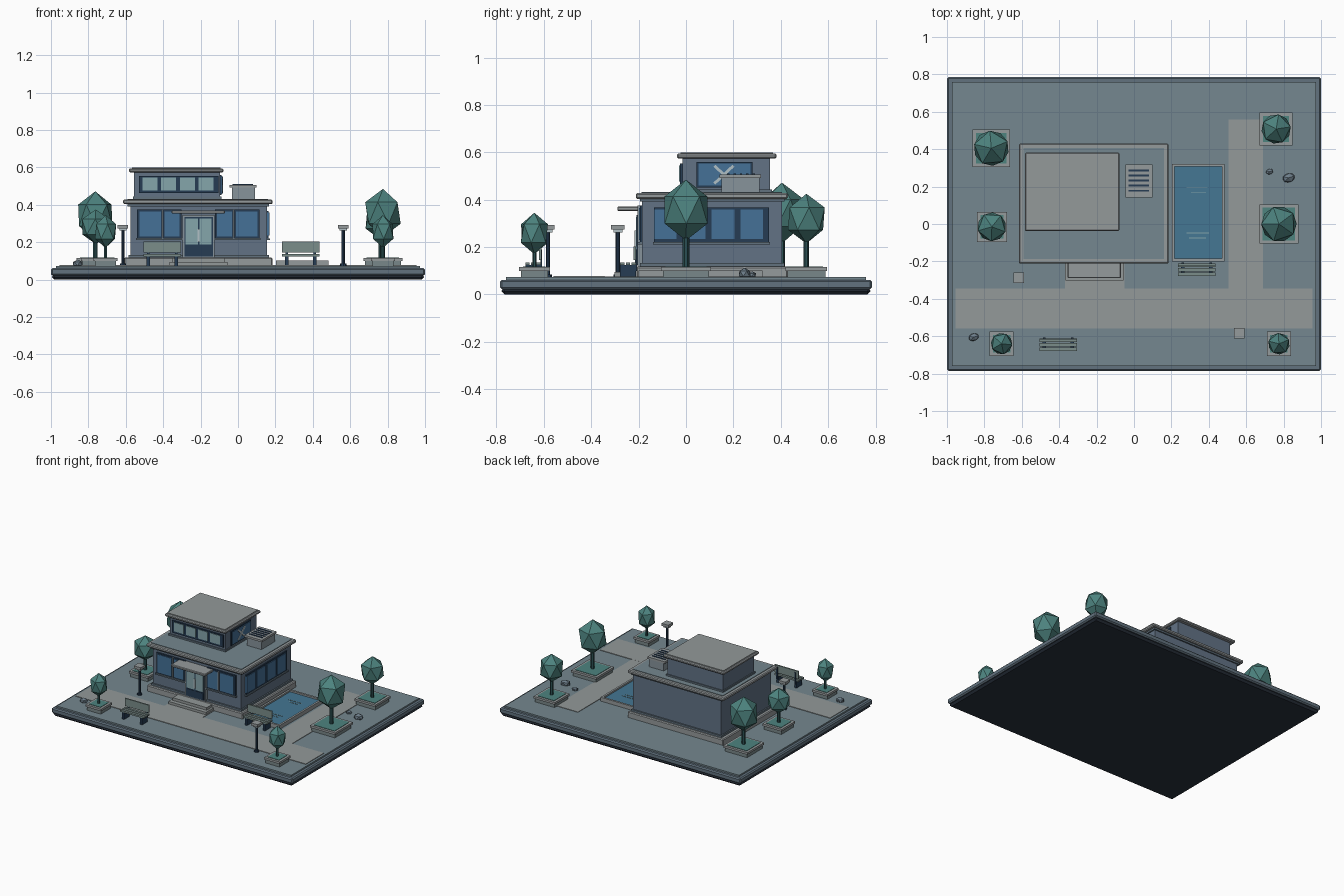
import bpy, math
from mathutils import Matrix

mats = {}
COLORS = {
    "dark": (45, 53, 64), "slate": (98, 114, 126), "lawn": (116, 134, 142),
    "paving": (146, 152, 152), "trim": (148, 153, 155), "wall": (98, 114, 132),
    "frame": (42, 62, 84), "glass": (70, 112, 150), "pale_glass": (132, 164, 170),
    "water": (70, 118, 146), "leaf": (78, 130, 126), "trunk": (48, 82, 84),
    "planter": (120, 134, 136), "bench": (122, 140, 137), "rock": (110, 126, 138),
    "metal": (134, 146, 154), "light": (176, 190, 196)}


def mat(key):
    if key not in mats:
        m = bpy.data.materials.new(key)
        m.diffuse_color = [(c / 255) ** 2.2 for c in COLORS[key]] + [1]
        mats[key] = m
    return mats[key]


def finish(name, key):
    o = bpy.context.object
    o.name = name
    o.data.materials.append(mat(key))
    return o


def box(name, x0, x1, y0, y1, z0, z1, key, bevel=0):
    bpy.ops.mesh.primitive_cube_add(size=1)
    o = finish(name, key)
    o.data.transform(Matrix.Diagonal((x1 - x0, y1 - y0, z1 - z0, 1)))
    o.location = ((x0 + x1) / 2, (y0 + y1) / 2, (z0 + z1) / 2)
    if bevel:
        b = o.modifiers.new("bevel", "BEVEL")
        b.width, b.segments = bevel, 1
    return o


def cyl(name, x, y, z0, z1, r, key, sides=8):
    bpy.ops.mesh.primitive_cylinder_add(vertices=sides, radius=r, depth=z1 - z0,
                                        location=(x, y, (z0 + z1) / 2))
    return finish(name, key)


def ico(name, x, y, z, size, key, turn=0.0):
    bpy.ops.mesh.primitive_ico_sphere_add(subdivisions=1, radius=1, location=(x, y, z))
    o = finish(name, key)
    o.scale = size
    o.rotation_euler.z = turn
    return o


G = 0.073  # ground level

# Base slabs and paving
box("foundation", -0.995, 0.995, -0.78, 0.78, 0, 0.028, "dark", 0.015)
box("base_slab", -1, 1, -0.785, 0.785, 0.022, 0.062, "slate", 0.008)
box("lawn", -0.973, 0.973, -0.76, 0.76, 0.055, G, "lawn")
box("front_path", -0.955, 0.955, -0.56, -0.345, 0.06, G + 0.004, "paving")
box("entry_path", -0.37, -0.05, -0.35, -0.2, 0.06, G + 0.0035, "paving")
box("side_path", 0.505, 0.69, -0.35, 0.56, 0.06, G + 0.0035, "paving")

# Ground floor
box("plinth", -0.61, 0.185, -0.21, 0.43, 0.06, 0.118, "trim", 0.006)
box("lower_walls", -0.575, 0.155, -0.185, 0.405, 0.11, 0.41, "wall")
box("wall_skirting", -0.585, 0.165, -0.195, 0.415, 0.118, 0.132, "slate")
box("lower_cornice", -0.59, 0.165, -0.195, 0.415, 0.392, 0.406, "slate")
box("lower_roof", -0.615, 0.185, -0.212, 0.43, 0.404, 0.428, "trim", 0.006)
box("lower_roof_deck", -0.59, 0.16, -0.187, 0.405, 0.42, 0.432, "lawn")

# Upper floor
box("upper_walls", -0.555, -0.095, -0.015, 0.355, 0.425, 0.58, "wall")
box("upper_skirting", -0.562, -0.088, -0.022, 0.362, 0.43, 0.444, "slate")
box("upper_roof", -0.583, -0.078, -0.038, 0.382, 0.574, 0.595, "trim", 0.006)
box("upper_roof_deck", -0.568, -0.093, -0.023, 0.367, 0.59, 0.599, "paving")

# Front shop windows, mirrored about the door
for s, side in ((-1, "left"), (1, "right")):
    def span(a, b):
        return sorted((-0.212 + s * a, -0.212 + s * b))
    box(side + "_window_frame", *span(0.09, 0.328), -0.195, -0.18, 0.218, 0.375, "frame")
    for a, b in ((0.10, 0.18), (0.2, 0.315)):
        box(side + "_window_pane", *span(a, b), -0.199, -0.19, 0.23, 0.365, "glass")
    box(side + "_window_mullion", *span(0.186, 0.194), -0.204, -0.19, 0.218, 0.375, "metal")
    box(side + "_window_sill", *span(0.085, 0.333), -0.205, -0.18, 0.212, 0.222, "slate")

# Entrance
box("door_frame", -0.297, -0.125, -0.205, -0.18, 0.118, 0.345, "metal")
box("door_recess", -0.287, -0.135, -0.208, -0.19, 0.125, 0.335, "frame")
for x in (-0.281, -0.207):
    box("door_glass", x, x + 0.066, -0.211, -0.2, 0.188, 0.327, "pale_glass")
    box("door_panel", x, x + 0.066, -0.211, -0.2, 0.132, 0.18, "frame")
box("door_handle", -0.217, -0.205, -0.217, -0.205, 0.2, 0.27, "light")
box("canopy", -0.355, -0.07, -0.29, -0.18, 0.353, 0.371, "trim", 0.004)
box("lower_step", -0.367, -0.055, -0.302, -0.2, 0.06, 0.095, "paving")
box("upper_step", -0.352, -0.07, -0.272, -0.2, 0.06, 0.115, "paving")

# Right side windows
box("side_window_frame", 0.15, 0.163, -0.135, 0.35, 0.218, 0.368, "frame")
for i in range(4):
    y = -0.088 + 0.122 * i
    box("side_window_pane", 0.155, 0.168, y - 0.048, y + 0.048, 0.235, 0.358, "glass")
box("side_window_sill", 0.15, 0.172, -0.14, 0.355, 0.211, 0.221, "slate")

# Upper windows
box("upper_window_frame", -0.53, -0.105, -0.025, -0.01, 0.462, 0.553, "frame")
for i in range(4):
    x = -0.471 + 0.1 * i
    box("upper_window_pane", x - 0.04, x + 0.04, -0.029, -0.018, 0.477, 0.545, "pale_glass")
box("upper_side_frame", -0.1, -0.088, 0.045, 0.28, 0.452, 0.56, "frame")
box("upper_side_pane", -0.095, -0.084, 0.053, 0.272, 0.459, 0.553, "glass")
for s in (-1, 1):
    o = box("window_brace", -0.09, -0.08, 0.105, 0.215, 0.5, 0.512, "light")
    o.rotation_euler.x = s * 0.75

# Rooftop vent unit
box("vent_unit", -0.032, 0.09, 0.15, 0.31, 0.425, 0.496, "metal")
box("vent_lid", -0.046, 0.098, 0.142, 0.317, 0.492, 0.507, "trim")
for i in range(5):
    y = 0.178 + 0.027 * i
    box("vent_slat", -0.03, 0.08, y - 0.005, y + 0.005, 0.5, 0.511, "frame")

# Pool: four rim sides, water and ripples
box("pool_water", 0.21, 0.475, -0.19, 0.315, 0.06, 0.09, "water")
for x in (0.202, 0.47):
    box("pool_rim_side", x, x + 0.015, -0.2, 0.322, 0.06, 0.102, "trim")
for y in (-0.2, 0.307):
    box("pool_rim_end", 0.202, 0.485, y, y + 0.015, 0.06, 0.102, "trim")
for x, y, w in ((0.337, 0.197, 0.055), (0.345, 0.17, 0.04),
                (0.34, -0.048, 0.06), (0.34, -0.075, 0.045)):
    box("ripple", x - w, x + w, y - 0.002, y + 0.002, 0.088, 0.092, "pale_glass")

# Trees: x, y, planter half width, crown radius, crown bottom, crown top
TREES = [(-0.763, 0.405, 0.1, 0.105, 0.215, 0.472),
         (-0.76, -0.015, 0.08, 0.086, 0.19, 0.375),
         (0.76, 0.508, 0.088, 0.088, 0.215, 0.425),
         (0.775, 0.0, 0.105, 0.106, 0.228, 0.485),
         (-0.708, -0.64, 0.065, 0.064, 0.17, 0.345),
         (0.775, -0.64, 0.065, 0.064, 0.17, 0.345)]
for i, (x, y, h, r, z0, z1) in enumerate(TREES):
    e = h - 0.008
    box("planter", x - e, x + e, y - e, y + e, 0.06, 0.105, "planter")
    box("planter_lip", x - h, x + h, y - h, y + h, 0.1, 0.116, "trim")
    e = h - 0.018
    box("planter_soil", x - e, x + e, y - e, y + e, 0.105, 0.119, "leaf")
    cyl("trunk", x, y, 0.11, z0 + 0.05, 0.13 * r, "trunk", 6)
    ico("crown", x, y, (z0 + z1) / 2, (r, r, (z1 - z0) / 2), "leaf", 0.4 + i * 0.5)

# Benches
for x, y in ((-0.405, -0.645), (0.335, -0.245)):
    for dx in (-0.075, 0.075):
        box("bench_leg", x + dx - 0.009, x + dx + 0.009, y - 0.033, y + 0.033, 0.07, 0.125, "frame")
        box("bench_back_post", x + dx - 0.006, x + dx + 0.006, y + 0.03, y + 0.038, 0.1, 0.19, "frame")
    for dy in (-0.024, 0, 0.024):
        box("bench_seat_slat", x - 0.1, x + 0.1, y + dy - 0.009, y + dy + 0.009, 0.124, 0.136, "bench")
    box("bench_backrest", x - 0.1, x + 0.1, y + 0.024, y + 0.034, 0.146, 0.203, "bench")

# Lamps
for x, y in ((-0.615, -0.288), (0.563, -0.583)):
    cyl("lamp_foot", x, y, 0.07, 0.085, 0.017, "frame")
    cyl("lamp_post", x, y, 0.07, 0.268, 0.009, "frame")
    box("lamp_light", x - 0.019, x + 0.019, y - 0.019, y + 0.019, 0.262, 0.277, "light")
    box("lamp_cap", x - 0.028, x + 0.028, y - 0.028, y + 0.028, 0.274, 0.293, "trim")

# Rocks
for x, y, r in ((0.725, 0.28, 0.023), (0.827, 0.247, 0.037), (-0.857, -0.605, 0.031)):
    ico("rock", x, y, G + 0.4 * r, (r, r * 0.72, r * 0.68), "rock", 0.3)
